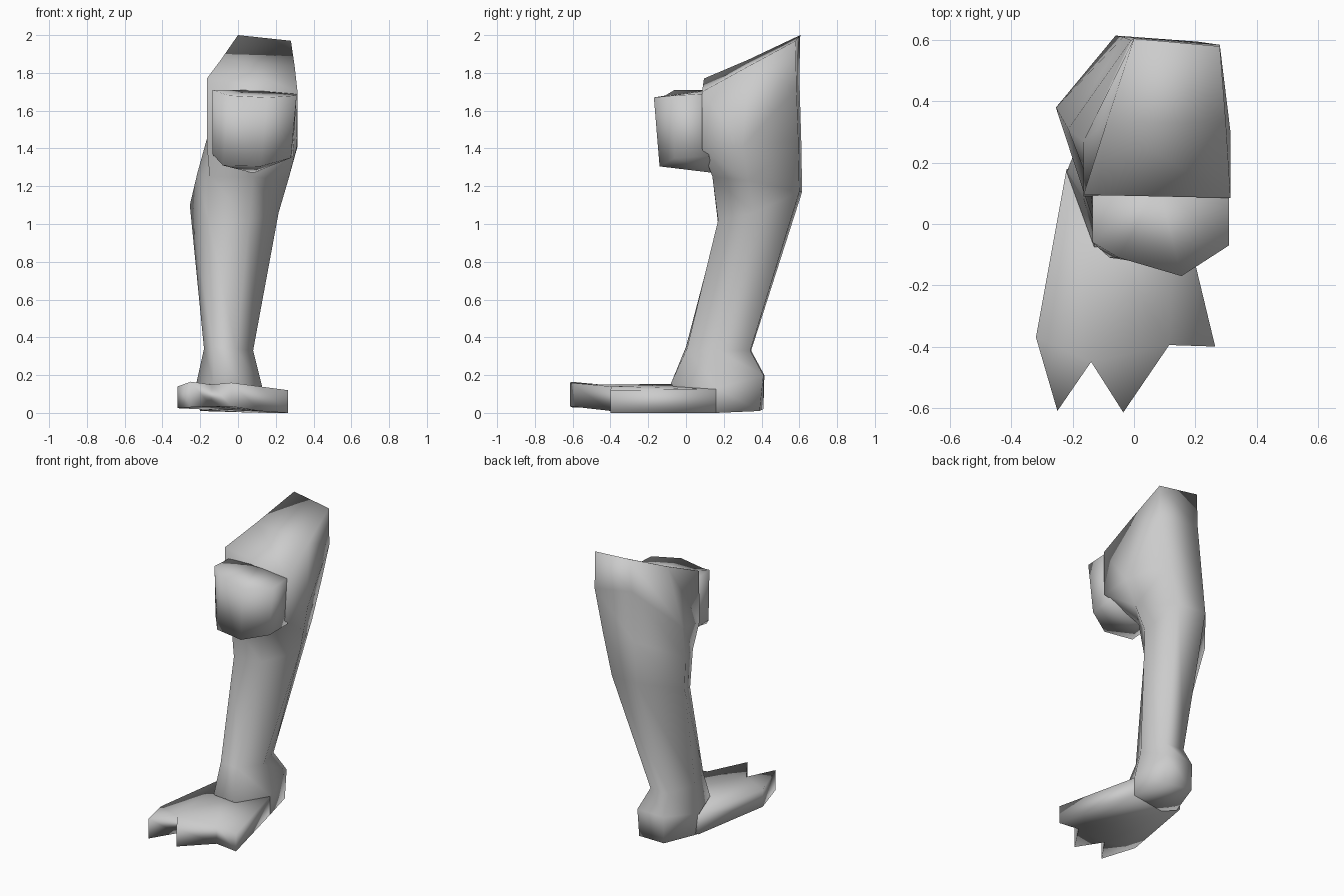
import bpy, bmesh


def loft(name, rings):
    """Skin a stack of equal-sized rings (bottom to top), cap both ends, shade smooth."""
    bm = bmesh.new()
    rows = [[bm.verts.new(p) for p in ring] for ring in rings]
    n = len(rows[0])
    for a, b in zip(rows, rows[1:]):
        for i in range(n):
            j = (i + 1) % n
            bm.faces.new((a[i], a[j], b[i]))
            bm.faces.new((a[j], b[j], b[i]))
    caps = [bm.faces.new(rows[0][::-1]), bm.faces.new(rows[-1])]
    bmesh.ops.recalc_face_normals(bm, faces=bm.faces[:])
    for f in bm.faces:
        f.smooth = True
    bmesh.ops.triangulate(bm, faces=caps)
    mesh = bpy.data.meshes.new(name)
    bm.to_mesh(mesh)
    bm.free()
    obj = bpy.data.objects.new(name, mesh)
    bpy.context.collection.objects.link(obj)
    return obj


# Leg: six-sided rings, order left, front left, front right, right, back right, back left
loft("leg", [
    # heel bottom and heel top
    [(-.20, .17, .01), (-.11, .06, .02), (.03, .04, .015), (.13, .16, .00), (.08, .39, .01), (-.12, .41, .02)],
    [(-.22, .17, .16), (-.13, -.075, .16), (.02, -.08, .155), (.13, .16, .13), (.08, .41, .20), (-.12, .415, .20)],
    # ankle
    [(-.18, .16, .34), (-.13, .00, .35), (-.01, .005, .34), (.08, .16, .33), (.03, .34, .33), (-.11, .345, .33)],
    # calf
    [(-.255, .38, 1.10), (-.15, .17, 1.00), (.06, .17, 1.02), (.215, .36, 1.06), (.14, .60, 1.17), (-.06, .615, 1.17)],
    # underside of the knee
    [(-.215, .31, 1.27), (-.15, .14, 1.25), (.08, .14, 1.25), (.265, .33, 1.23), (.21, .595, 1.44), (-.035, .61, 1.45)],
    # thigh bottom and sloping thigh top
    [(-.165, .27, 1.45), (-.165, .09, 1.42), (.31, .085, 1.40), (.315, .30, 1.41), (.28, .585, 1.72), (-.01, .60, 1.78)],
    [(-.09, .33, 1.87), (-.165, .095, 1.77), (.315, .085, 1.70), (.30, .33, 1.835), (.28, .58, 1.97), (.00, .605, 2.00)],
])

# Knee pad: bulging block in front of the thigh
loft("knee_pad", [
    [(-.13, .12, 1.36), (-.135, -.05, 1.37), (-.08, -.11, 1.31), (.12, -.14, 1.305),
     (.28, -.06, 1.35), (.29, .12, 1.36), (.08, .15, 1.27)],
    [(-.135, .12, 1.70), (-.135, -.06, 1.71), (-.05, -.11, 1.68), (.155, -.17, 1.67),
     (.31, -.07, 1.68), (.31, .12, 1.69), (.08, .13, 1.71)],
])

# Foot: splayed three-toed slab, each outline point with bottom and top height
outline = [(-.22, .18, .02, .155), (-.32, -.37, .025, .14), (-.25, -.61, .03, .165),
           (-.14, -.45, .035, .15), (-.035, -.615, .035, .16), (.115, -.395, .01, .14),
           (.265, -.40, .00, .12), (.13, .16, .00, .125)]
loft("foot", [[(x, y, lo) for x, y, lo, hi in outline],
              [(x, y, hi) for x, y, lo, hi in outline]])
